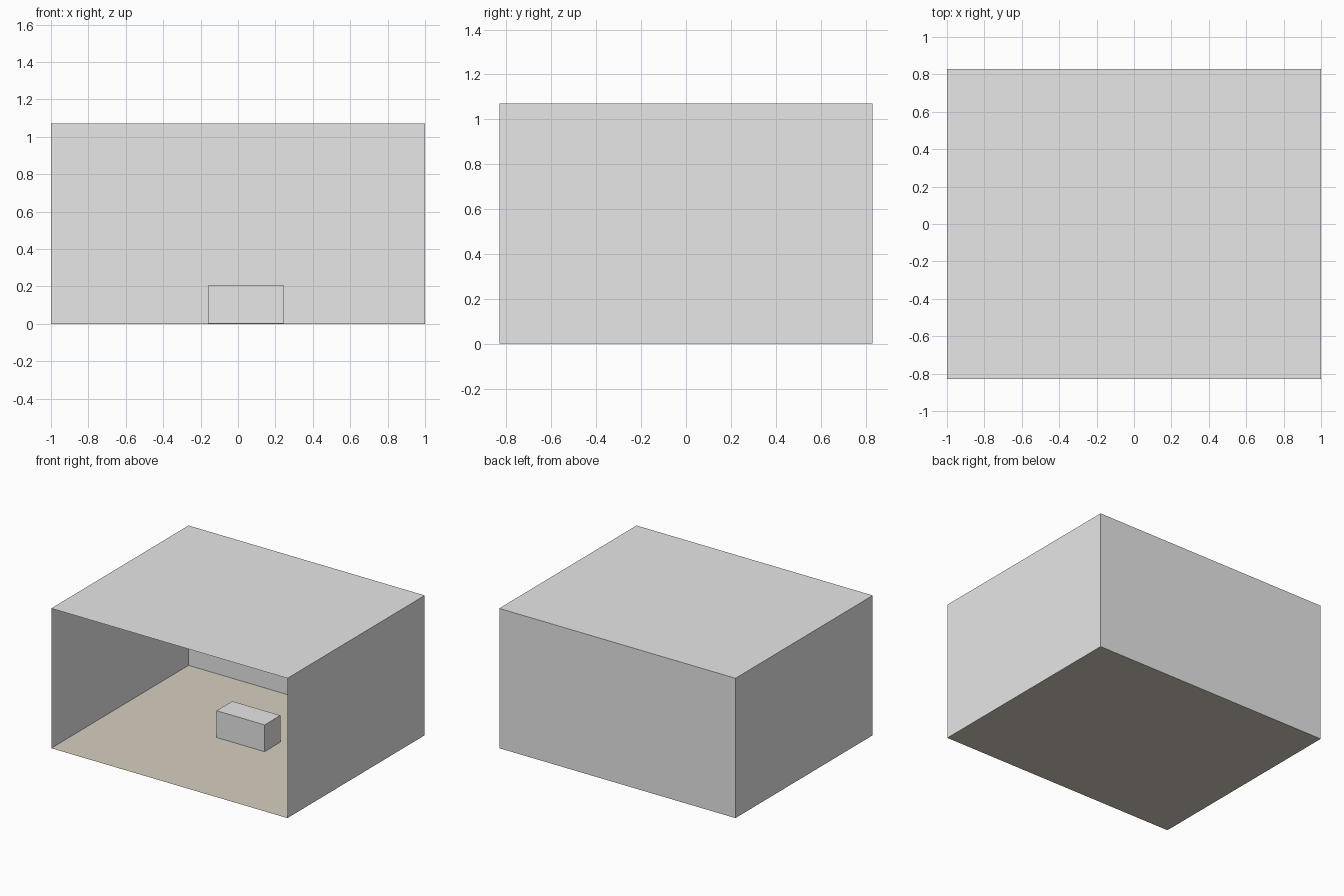
import bpy
import bmesh

if "Cube" in bpy.data.objects:
    bpy.data.objects.remove(bpy.data.objects["Cube"])


def material(name, rgb):
    m = bpy.data.materials.new(name)
    m.diffuse_color = (*rgb, 1.0)
    m.use_nodes = True
    m.node_tree.nodes["Principled BSDF"].inputs["Base Color"].default_value = m.diffuse_color
    return m


GREY = material("plaster grey", (0.8, 0.8, 0.8))
TAN = material("floor tan", (0.68, 0.62, 0.53))


def finish(bm, name, mat):
    mesh = bpy.data.meshes.new(name)
    bm.to_mesh(mesh)
    bm.free()
    obj = bpy.data.objects.new(name, mesh)
    mesh.materials.append(mat)
    bpy.context.collection.objects.link(obj)


def panel(name, corners, mat):
    """Single thin sheet from four corners."""
    bm = bmesh.new()
    bm.faces.new([bm.verts.new(c) for c in corners])
    finish(bm, name, mat)


def box(name, lo, hi, mat):
    """Box between two opposite corners."""
    bm = bmesh.new()
    bmesh.ops.create_cube(bm, size=1)
    for v in bm.verts:
        v.co = [hi[i] if v.co[i] > 0 else lo[i] for i in range(3)]
    finish(bm, name, mat)


# Room shell, open at the front
X, Y, H = 1.0, 0.83, 1.07
panel("floor", [(-X, -Y, 0), (X, -Y, 0), (X, Y, 0), (-X, Y, 0)], TAN)
panel("ceiling", [(-X, -Y, H), (X, -Y, H), (X, Y, H), (-X, Y, H)], GREY)
panel("back_wall", [(X, Y, 0), (-X, Y, 0), (-X, Y, H), (X, Y, H)], GREY)
panel("left_wall", [(-X, Y, 0), (-X, -Y, 0), (-X, -Y, H), (-X, Y, H)], GREY)
panel("right_wall", [(X, -Y, 0), (X, Y, 0), (X, Y, H), (X, -Y, H)], GREY)

# Counter: body, end panel and thin top, all flush
y0, y1 = -0.03, 0.16
box("counter_body", (-0.16, y0, 0.001), (0.237, y1, 0.196), GREY)
box("counter_end_panel", (0.237, y0, 0.001), (0.246, y1, 0.196), GREY)
box("counter_top", (-0.16, y0, 0.196), (0.246, y1, 0.206), GREY)
